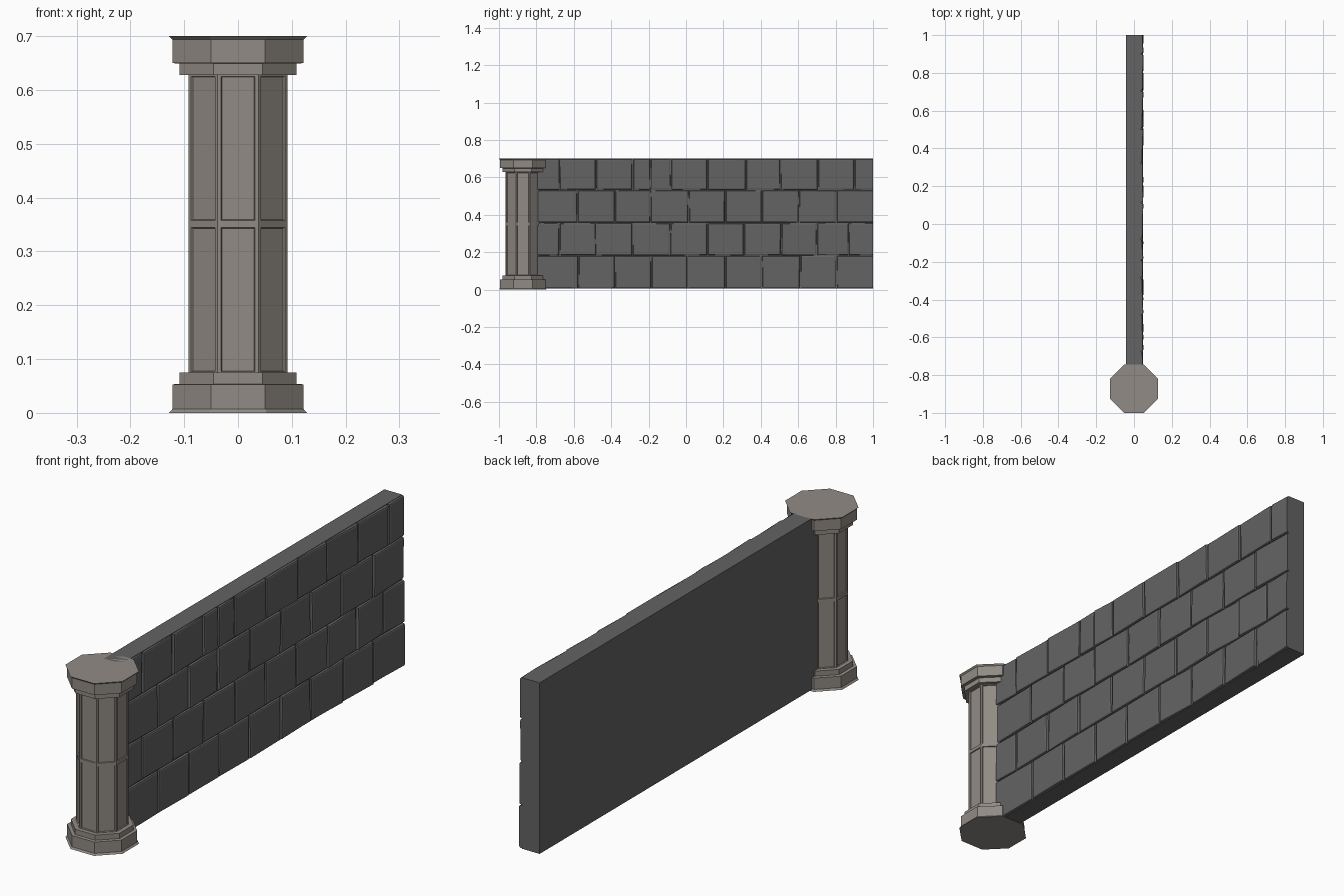
import bpy, bmesh, math, random
from mathutils import Vector

if "Cube" in bpy.data.objects:
    bpy.data.objects.remove(bpy.data.objects["Cube"])

random.seed(4)
PY = -0.872   # pillar centre in y


def material(name, rgb):
    m = bpy.data.materials.new(name)
    m.diffuse_color = (*rgb, 1)
    m.use_nodes = True
    m.node_tree.nodes["Principled BSDF"].inputs["Base Color"].default_value = m.diffuse_color
    return m


PILLAR = material("warm grey stone", (0.285, 0.26, 0.235))
WALL = material("dark grey stone", (0.125, 0.125, 0.125))


def finish(bm, name, mat):
    bmesh.ops.recalc_face_normals(bm, faces=bm.faces)
    me = bpy.data.meshes.new(name)
    bm.to_mesh(me)
    bm.free()
    me.materials.append(mat)
    ob = bpy.data.objects.new(name, me)
    bpy.context.collection.objects.link(ob)
    return ob


def octagon_stack(profile):
    """Stack octagonal rings given as (apothem, z); returns bmesh and side faces."""
    bm = bmesh.new()
    rings = []
    for a, z in profile:
        r = a / math.cos(math.pi / 8)
        rings.append([bm.verts.new((r * math.cos(math.pi * (k + 0.5) / 4),
                                    PY + r * math.sin(math.pi * (k + 0.5) / 4), z))
                      for k in range(8)])
    sides = []
    for lo, hi in zip(rings, rings[1:]):
        for k in range(8):
            n = (k + 1) % 8
            sides.append(bm.faces.new((lo[k], lo[n], hi[n], hi[k])))
    bm.faces.new(rings[0][::-1])
    bm.faces.new(rings[-1])
    return bm, sides


# pillar base and capital, with a thin flare at the outer rim
bm, _ = octagon_stack([(0.128, 0), (0.122, 0.007), (0.122, 0.053),
                       (0.109, 0.054), (0.109, 0.075)])
finish(bm, "pillar_base", PILLAR)
bm, _ = octagon_stack([(0.109, 0.628), (0.109, 0.649), (0.122, 0.65),
                       (0.122, 0.694), (0.128, 0.7)])
finish(bm, "pillar_capital", PILLAR)

# pillar shaft with two tiers of sunken panels
bm, sides = octagon_stack([(0.092, 0.07), (0.092, 0.351), (0.092, 0.632)])
bmesh.ops.recalc_face_normals(bm, faces=bm.faces)
bmesh.ops.inset_individual(bm, faces=sides, thickness=0.0095)
bmesh.ops.inset_individual(bm, faces=sides, thickness=0.002, depth=-0.004)
finish(bm, "pillar_shaft", PILLAR)

# wall backing slab
X0, X1, YS = -0.042, 0.038, -0.80
bm = bmesh.new()
bmesh.ops.create_cube(bm, size=1)
for v in bm.verts:
    v.co = (X1 if v.co.x > 0 else X0, 1 if v.co.y > 0 else YS,
            0.7 if v.co.z > 0 else 0.005)
finish(bm, "wall_slab", WALL)

# staggered stone blocks on the +x side: (bottom, top, joints)
ROWS = [
    (0.005, 0.182, (-0.575, -0.38, -0.185, 0.01, 0.21, 0.405, 0.61, 0.805)),
    (0.182, 0.357, (-0.675, -0.48, -0.285, -0.085, 0.115, 0.31, 0.51, 0.70, 0.87)),
    (0.357, 0.532, (-0.58, -0.38, -0.19, 0.015, 0.21, 0.405, 0.605, 0.805)),
    (0.532, 0.70, (-0.675, -0.48, -0.285, -0.19, -0.08, 0.115, 0.32, 0.505, 0.705, 0.90)),
]
bm = bmesh.new()
for z0, z1, joints in ROWS:
    edges = [YS, *joints, 1.05]
    for y0, y1 in zip(edges, edges[1:]):
        b = bmesh.new()
        bmesh.ops.create_cube(b, size=1)
        tilt = random.uniform(-0.004, 0.004)
        for v in b.verts:
            s = 1 if v.co.y > 0 else -1
            t = 1 if v.co.z > 0 else -1
            front = v.co.x > 0
            x = 0.047 + s * tilt + random.uniform(-0.0015, 0.0015) if front else 0.03
            v.co = Vector((x, (y1 if s > 0 else y0) - s * random.uniform(0.001, 0.005),
                           (z1 if t > 0 else z0) - t * random.uniform(0.001, 0.003)))
            v.co.z = min(v.co.z, 0.7)
        rim = [e for e in b.edges if all(v.co.x > 0.035 for v in e.verts)]
        bmesh.ops.bevel(b, geom=rim, offset=0.007, segments=2, profile=0.5,
                        affect='EDGES')
        # trim the last block flush with the wall end
        if y1 > 1:
            cut = bmesh.ops.bisect_plane(b, geom=b.verts[:] + b.edges[:] + b.faces[:],
                                         plane_co=(0, 1, 0), plane_no=(0, 1, 0),
                                         clear_outer=True)
            bmesh.ops.edgenet_fill(b, edges=[e for e in cut["geom_cut"]
                                             if isinstance(e, bmesh.types.BMEdge)])
        tmp = bpy.data.meshes.new("tmp")
        b.to_mesh(tmp)
        b.free()
        bm.from_mesh(tmp)
        bpy.data.meshes.remove(tmp)
finish(bm, "wall_blocks", WALL)
